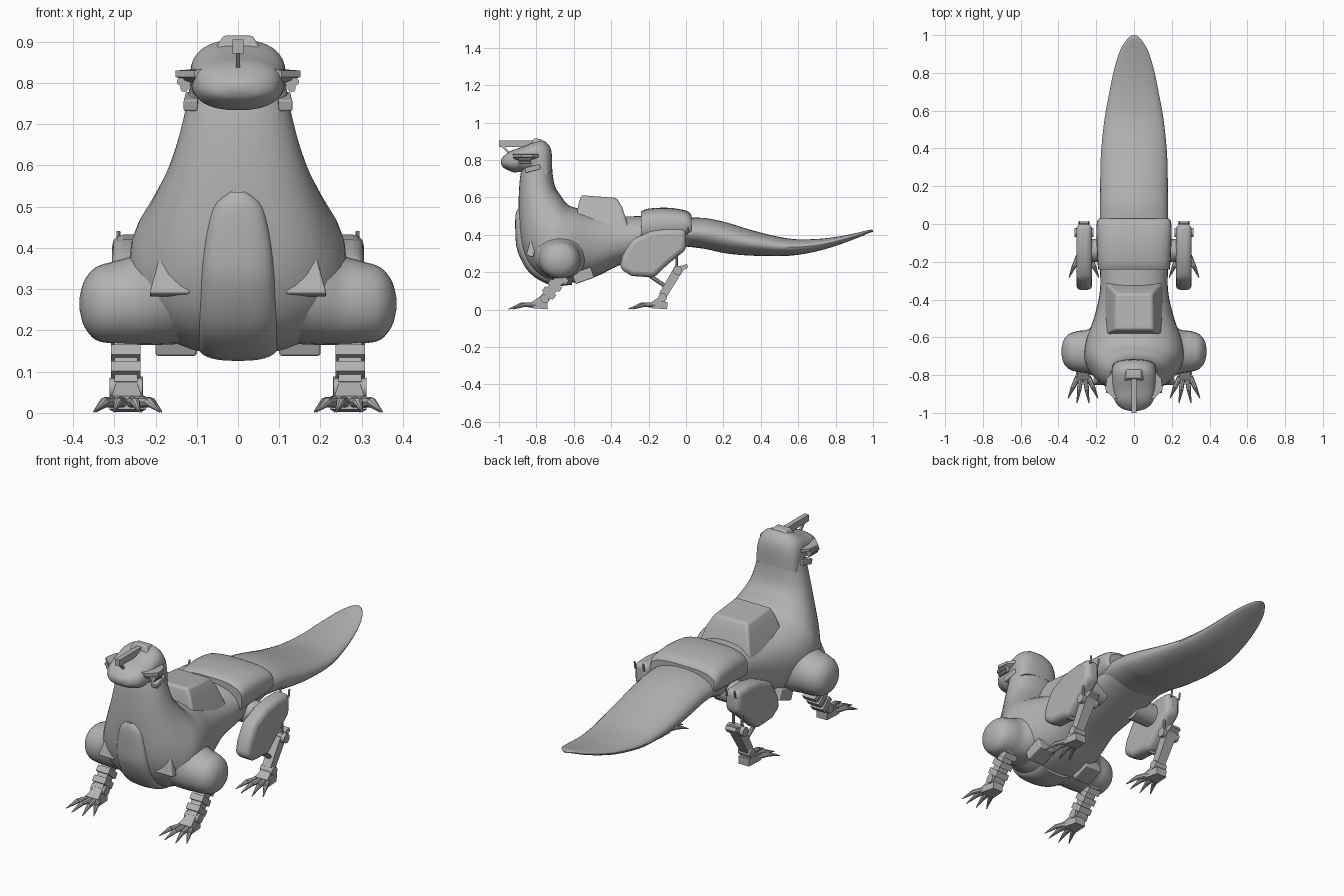
import bpy, bmesh, math
from mathutils import Vector

if "Cube" in bpy.data.objects:
    bpy.data.objects.remove(bpy.data.objects["Cube"])

grey = bpy.data.materials.new("plain grey")
grey.diffuse_color = (0.45, 0.45, 0.45, 1)
grey.use_nodes = True
grey.node_tree.nodes["Principled BSDF"].inputs["Base Color"].default_value = grey.diffuse_color


def finish(name, bm, mirror=False, angle=35, bevel=0):
    bmesh.ops.recalc_face_normals(bm, faces=bm.faces)
    me = bpy.data.meshes.new(name)
    bm.to_mesh(me)
    bm.free()
    me.materials.append(grey)
    ob = bpy.data.objects.new(name, me)
    bpy.context.collection.objects.link(ob)
    if bevel:
        m = ob.modifiers.new("bevel", 'BEVEL')
        m.width, m.segments, m.limit_method = bevel, 3, 'ANGLE'
    if mirror:
        ob.modifiers.new("mirror", 'MIRROR')
    bpy.context.view_layer.objects.active = ob
    ob.select_set(True)
    bpy.ops.object.shade_smooth_by_angle(angle=math.radians(angle))
    ob.select_set(False)
    return ob


def spline(rows, steps):
    """Smoothly fill in rows of ring parameters."""
    out = []
    for i in range(len(rows) - 1):
        p = [rows[max(0, min(len(rows) - 1, i + k))] for k in (-1, 0, 1, 2)]
        for s in range(steps):
            t = s / steps
            out.append([0.5 * (2 * b + (c - a) * t + (2 * a - 5 * b + 4 * c - d) * t * t
                               + (3 * b - a - 3 * c + d) * t ** 3) for a, b, c, d in zip(*p)])
    return out + [list(rows[-1])]


def skin(bm, rings):
    vs = [[bm.verts.new(p) for p in r] for r in rings]
    n = len(vs[0])
    for a, b in zip(vs, vs[1:]):
        for i in range(n):
            bm.faces.new((a[i], a[(i + 1) % n], b[(i + 1) % n], b[i]))
    bm.faces.new(vs[0])
    bm.faces.new(vs[-1])


def oval(a, b, e, seg):
    for i in range(seg):
        t = 2 * math.pi * i / seg
        c, s = math.cos(t), math.sin(t)
        yield a * math.copysign(abs(c) ** (2 / e), c), b * math.copysign(abs(s) ** (2 / e), s)


def loft(name, rows, e=2.2, steps=4, seg=32, angle=35):
    """Each row: top y, top z, bottom y, bottom z, half width."""
    bm, rings = bmesh.new(), []
    for y1, z1, y2, z2, w in spline(rows, steps):
        rings.append([(x, (y1 + y2) / 2 + h * (y1 - y2) / 2, (z1 + z2) / 2 + h * (z1 - z2) / 2)
                      for x, h in oval(max(w, .002), 1, e, seg)])
    skin(bm, rings)
    return finish(name, bm, angle=angle)


def rod(bm, p, q, r1, r2=None, seg=10):
    p, q = Vector(p), Vector(q)
    rot = (q - p).to_track_quat('Z', 'X')
    skin(bm, [[c + rot @ Vector((x, y, 0)) for x, y in oval(r, r, 2, seg)]
              for c, r in ((p, r1), (q, r1 if r2 is None else r2))])


def bar(bm, p, q, w1, d1, w2=None, d2=None):
    """Square beam lying in the y-z plane, w across x and d across the beam."""
    p, q = Vector(p), Vector(q)
    side = (q - p).cross(Vector((1, 0, 0))).normalized()
    skin(bm, [[c + Vector((sx * w, 0, 0)) + side * sy * d
               for sx, sy in ((-1, -1), (1, -1), (1, 1), (-1, 1))]
              for c, w, d in ((p, w1, d1), (q, w2 or w1, d2 or d1))])


# torso flowing up into the neck
loft("body", [(.02, .49, .02, .34, .17), (-.2, .5, -.2, .28, .18), (-.35, .5, -.35, .24, .18),
              (-.48, .52, -.5, .17, .21), (-.57, .54, -.68, .14, .255), (-.63, .56, -.81, .2, .26),
              (-.67, .61, -.88, .33, .215), (-.70, .66, -.895, .53, .165),
              (-.715, .74, -.89, .68, .133), (-.72, .82, -.88, .75, .118)], e=2.3)

# broad flattened tail
loft("tail", [(-.02, .49, -.02, .34, .18), (.1, .49, .1, .325, .18), (.22, .465, .22, .30, .179),
              (.37, .42, .37, .288, .175), (.55, .38, .55, .288, .157), (.7, .378, .7, .312, .13),
              (.82, .392, .82, .348, .105), (.92, .412, .92, .385, .073),
              (.98, .427, .98, .41, .035), (1.0, .425, 1.0, .415, .01)], e=2)

# head with blunt snout
loft("head", [(-.715, .74, -.8, .7, .117), (-.72, .85, -.84, .735, .118),
              (-.755, .9, -.875, .735, .116), (-.8, .9, -.9, .735, .114),
              (-.87, .872, -.925, .735, .112), (-.935, .85, -.96, .75, .095),
              (-.975, .82, -.98, .763, .062), (-.99, .80, -.99, .78, .02)], e=2.4)

# chest shield
loft("chest_plate", [(-.84, .535, -.902, .535, .025), (-.84, .5, -.912, .5, .06),
                     (-.835, .42, -.912, .41, .08), (-.81, .34, -.9, .31, .09),
                     (-.76, .26, -.835, .195, .097), (-.68, .22, -.72, .13, .1),
                     (-.6, .22, -.61, .133, .1)], e=2.6)

# saddle over the hips
loft("hip_saddle", [(-.24, .525, -.24, .36, .19), (-.2, .54, -.2, .36, .193),
                    (-.1, .545, -.1, .37, .198), (0, .53, 0, .38, .198),
                    (.03, .505, .03, .39, .185)], e=3)

# pack on the back with sloping flanks
bm = bmesh.new()
skin(bm, [[(-b, y0, z), (b, y0, z), (a, y1, z1), (-a, y1, z1)] for b, y0, z, a, y1, z1 in
          ((.18, -.6, .4, .16, -.3, .42), (.125, -.575, .565, .12, -.34, .545),
           (.1, -.56, .612, .095, -.37, .597))])
finish("back_pack", bm, bevel=.012)

# crest block behind the brow
bm = bmesh.new()
skin(bm, [[(-w, -.84, z), (w, -.84, z), (w, -.745, z), (-w, -.745, z)] for w, z in ((.09, .82), (.068, .86))]
     + [[(-.036, -.815, .915), (.036, -.815, .915), (.034, -.775, .913), (-.034, -.775, .913)]])
finish("crest", bm, bevel=.006)

# sight beam above the head and its strut
bm = bmesh.new()
bar(bm, (0, -.80, .888), (0, -1, .888), .013, .017)
bar(bm, (0, -.985, .88), (0, -.93, .82), .005, .006)
finish("head_beam", bm)

# side pods: swept fin with two small tubes
bm = bmesh.new()
skin(bm, [[(.085, y0, .79), (x, y0, .815), (x, y0, .83), (.085, y0, .835)]
          for y0, x in ((-.925, .105), (-.88, .152), (-.82, .145), (-.77, .10))])
for x, z in ((.122, .803), (.138, .803), (.13, .788)):
    rod(bm, (x, -.895, z), (x, -.83, z), .010)
finish("ear_pod", bm, mirror=True)

# jowl plates under the pods
bm = bmesh.new()
bar(bm, (.115, -.86, .745), (.11, -.78, .765), .017, .014)
finish("jowl_plate", bm, mirror=True, bevel=.004)

# rounded shoulders: x, y, z, y radius, z radius
bm, rings = bmesh.new(), []
for x, y, z, ry, rz in spline([(.08, -.66, .34, .17, .17), (.19, -.67, .30, .14, .135),
                               (.25, -.675, .275, .115, .11), (.30, -.675, .268, .108, .1),
                               (.345, -.675, .265, .092, .088), (.373, -.675, .265, .06, .055),
                               (.384, -.675, .265, .015, .015)], 4):
    rings.append([(x, y + a, z + b) for a, b in oval(ry, rz, 2.1, 28)])
skin(bm, rings)
finish("shoulder", bm, mirror=True, angle=40)

# collar plates beside the chest and belly blocks
bm = bmesh.new()
bar(bm, (.165, -.835, .285), (.15, -.795, .455), .05, .02, .018, .015)
bar(bm, (.15, -.60, .165), (.15, -.50, .2), .05, .03)
finish("collar_plate", bm, mirror=True, bevel=.006)

# haunches
outline = [(0, .43), (-.1, .432), (-.19, .42), (-.29, .375), (-.34, .29), (-.355, .22),
           (-.29, .18), (-.17, .172), (-.1, .24), (0, .32)]
bm = bmesh.new()
skin(bm, [[(x, y, z) for y, z in outline] for x in (.222, .305)])
finish("haunch", bm, mirror=True, angle=50, bevel=.026)

# hip axle
bm = bmesh.new()
rod(bm, (.1, -.14, .35), (.25, -.14, .35), .06, seg=16)
finish("hip_axle", bm, mirror=True)

# rear leg: piston rods, hinge, shin
bm = bmesh.new()
for x in (.24, .29):
    rod(bm, (x, -.05, .36), (x, -.05, .21), .007)
    rod(bm, (x, .005, .4), (x, .012, .44), .005)
rod(bm, (.265, -.22, .2), (.265, -.11, .125), .011)
rod(bm, (.215, -.045, .21), (.315, -.045, .21), .024, seg=14)
bar(bm, (.265, -.06, .205), (.265, .008, .235), .03, .018, .03, .01)
bar(bm, (.265, -.035, .225), (.265, -.125, .075), .03, .025, .024, .022)
rod(bm, (.23, -.125, .065), (.3, -.125, .065), .023, seg=14)
finish("rear_leg", bm, mirror=True)

# front leg: forearm with stacked cuffs and wrist hinge
bm = bmesh.new()
bar(bm, (.272, -.63, .22), (.272, -.755, .06), .028, .026)
for y, z, w in ((-.655, .165, .036), (-.69, .125, .036), (-.722, .085, .036)):
    bar(bm, (.272, y, z + .016), (.272, y - .02, z - .008), w, .038)
rod(bm, (.232, -.755, .06), (.312, -.755, .06), .024, seg=14)
finish("front_leg", bm, mirror=True)

# feet with splayed claws
for name, x, y in (("front_foot", .27, -.75), ("rear_foot", .265, -.11)):
    bm = bmesh.new()
    bar(bm, (x, y + .01, .022), (x, y - .075, .024), .03, .02, .042, .016)
    bar(bm, (x, y - .01, .06), (x, y - .07, .03), .024, .02, .036, .012)
    for a, length in ((-.42, .125), (-.15, .14), (.15, .14), (.42, .125)):
        s, c = math.sin(a), math.cos(a)
        p0 = (x + s * .07, y - .06, .026)
        p1 = (x + s * .07 + s * length * .5, y - .06 - c * length * .5, .026)
        p2 = (x + s * .07 + s * length, y - .06 - c * length, .003)
        rod(bm, p0, p1, .014, .012, 8)
        rod(bm, p1, p2, .012, .002, 8)
    finish(name, bm, mirror=True)
